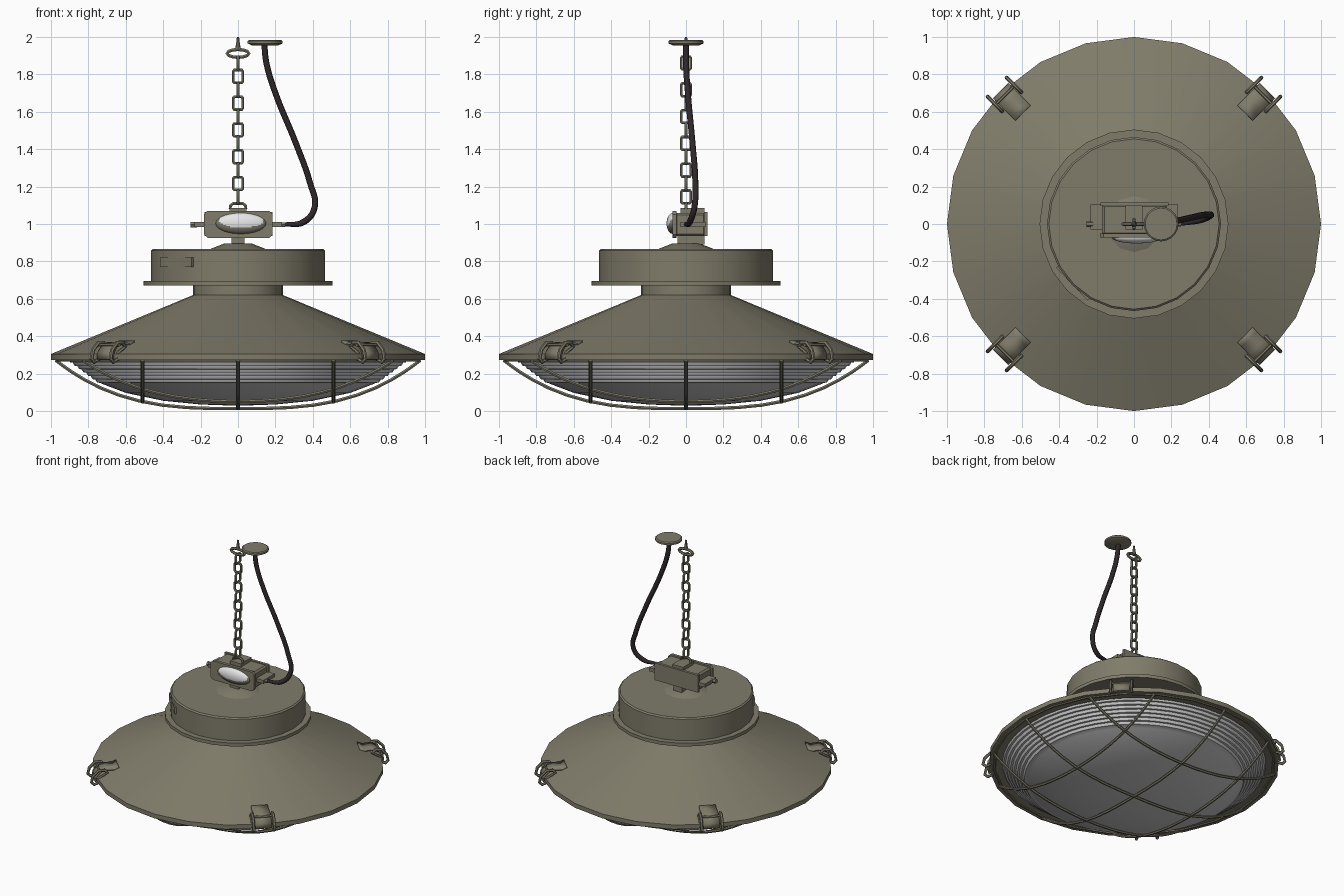
import bpy, bmesh, math
from mathutils import Vector, Matrix

if "Cube" in bpy.data.objects:
    bpy.data.objects.remove(bpy.data.objects["Cube"])

def mat(name, c):
    m = bpy.data.materials.new(name)
    m.diffuse_color = (*c, 1)
    m.use_nodes = True
    m.node_tree.nodes["Principled BSDF"].inputs["Base Color"].default_value = m.diffuse_color
    return m

OLIVE = mat("olive_paint", (0.215, 0.202, 0.145))
GLASS = mat("grey_glass", (0.6, 0.6, 0.61))
CABLE = mat("black_cable", (0.028, 0.02, 0.022))
WHITE = mat("pale_lens", (0.8, 0.8, 0.81))

def finish(ob, m, angle=30):
    ob.data.materials.clear()
    ob.data.materials.append(m)
    bpy.ops.object.select_all(action='DESELECT')
    ob.select_set(True)
    bpy.context.view_layer.objects.active = ob
    bpy.ops.object.shade_smooth_by_angle(angle=math.radians(angle))
    return ob

def from_bm(name, bm, m, angle=30):
    bmesh.ops.recalc_face_normals(bm, faces=bm.faces)
    me = bpy.data.meshes.new(name)
    bm.to_mesh(me)
    bm.free()
    ob = bpy.data.objects.new(name, me)
    bpy.context.collection.objects.link(ob)
    return finish(ob, m, angle)

def lathe(name, prof, m, n=24, at=(0, 0, 0), angle=30):
    """Spin an (r, z) profile about z."""
    bm = bmesh.new()
    vs = [bm.verts.new((r, 0, z)) for r, z in prof]
    es = [bm.edges.new(p) for p in zip(vs, vs[1:])]
    bmesh.ops.spin(bm, geom=vs + es, cent=(0, 0, 0), axis=(0, 0, 1),
                   angle=math.tau, steps=n, use_duplicate=False)
    bmesh.ops.remove_doubles(bm, verts=bm.verts, dist=1e-5)
    bmesh.ops.translate(bm, verts=bm.verts, vec=at)
    return from_bm(name, bm, m, angle)

def box(name, lo, hi, m=OLIVE, bevel=0.0, mx=None):
    bm = bmesh.new()
    lo, hi = Vector(lo), Vector(hi)
    bmesh.ops.create_cube(bm, size=1, matrix=Matrix.Translation((lo + hi) / 2) @ Matrix.Diagonal((*(hi - lo), 1)))
    if bevel:
        bmesh.ops.bevel(bm, geom=bm.edges[:], offset=bevel, segments=1, affect='EDGES')
    if mx:
        bmesh.ops.transform(bm, matrix=mx, verts=bm.verts)
    return from_bm(name, bm, m)

def wire(name, pts, r, m=OLIVE, closed=False, smooth=False, res=1):
    """Round wire along a path, turned into a mesh."""
    cu = bpy.data.curves.new(name, 'CURVE')
    cu.dimensions = '3D'
    cu.bevel_depth, cu.bevel_resolution, cu.use_fill_caps = r, res, True
    if smooth:
        sp = cu.splines.new('BEZIER')
        sp.bezier_points.add(len(pts) - 1)
        for b, p in zip(sp.bezier_points, pts):
            b.co = p
            b.handle_left_type = b.handle_right_type = 'AUTO'
        sp.bezier_points[0].radius = 0.6
        sp.resolution_u = 6
    else:
        sp = cu.splines.new('POLY')
        sp.points.add(len(pts) - 1)
        for b, p in zip(sp.points, pts):
            b.co = (*p, 1)
    sp.use_cyclic_u = closed
    ob = bpy.data.objects.new(name, cu)
    bpy.context.collection.objects.link(ob)
    bpy.ops.object.select_all(action='DESELECT')
    ob.select_set(True)
    bpy.context.view_layer.objects.active = ob
    bpy.ops.object.convert(target='MESH')
    return finish(bpy.context.view_layer.objects.active, m, 50)

# Shade with rim, open underneath
lathe("shade", [(0.88, 0.285), (0.92, 0.272), (1.0, 0.272), (1.0, 0.305),
                (0.24, 0.62), (0.24, 0.67)], OLIVE)
# Flanged drum and its low conical cap
lathe("drum", [(0.24, 0.67), (0.505, 0.67), (0.505, 0.695), (0.465, 0.695),
               (0.465, 0.857), (0.455, 0.866), (0.0, 0.866)], OLIVE)
lathe("drum_cap", [(0.155, 0.864), (0.075, 0.895), (0.0, 0.895)], OLIVE, 12)

# Name plate whose ends stand just proud of the drum
rot = Matrix.Rotation(math.radians(-46), 4, 'Z')
box("drum_plate", (-0.122, -0.462, 0.77), (0.122, -0.44, 0.82), mx=rot)

# Ribbed diffuser bowl, sitting inside the guard
ribs = []
for i in range(7):
    z, r = 0.272 - 0.018 * i, 0.905 - 0.024 * i
    ribs += [(r, z), (r - 0.008, z - 0.012), (r - 0.022, z - 0.013)]
lathe("diffuser", ribs + [(0.72, 0.143), (0.6, 0.097), (0.4, 0.055), (0.2, 0.035), (0, 0.028)], GLASS, 48, angle=25)

# Wire guard: three bowed wires each way
def cage_z(r):
    return 0.013 + 0.259 * (r / 0.975) ** 3

for k in (-0.51, 0, 0.51):
    half = math.sqrt(0.975 ** 2 - k * k)
    run = [half * math.sin(math.pi / 2 * (i / 11 - 1)) for i in range(23)]
    wire("guard_wire_x", [(t, k, cage_z(math.hypot(t, k))) for t in run], 0.01)
    wire("guard_wire_y", [(k, t, cage_z(math.hypot(t, k))) for t in run], 0.01)
wire("guard_rim", [(0.965 * math.cos(math.tau * i / 24), 0.965 * math.sin(math.tau * i / 24), 0.275)
                   for i in range(24)], 0.011, closed=True)

# Four spring clips on the diagonals
for q in range(4):
    mx = Matrix.Rotation(math.radians(45 + 90 * q), 4, 'Z')
    bm = bmesh.new()
    prof = [(0.84, 0.372), (0.87, 0.358), (0.93, 0.362), (0.975, 0.345), (1.0, 0.31), (1.003, 0.275)]
    rows = [[bm.verts.new(mx @ Vector((r, s, z))) for r, z in prof] for s in (-0.058, 0.058)]
    for i in range(len(prof) - 1):
        bm.faces.new((rows[0][i], rows[0][i + 1], rows[1][i + 1], rows[1][i]))
    clip = from_bm("clip_plate", bm, OLIVE, 40)
    so = clip.modifiers.new("thickness", 'SOLIDIFY')
    so.thickness, so.offset = 0.012, 0
    for s in (-0.072, 0.072):
        loop = [(0.925, 0.345), (0.945, 0.365), (0.985, 0.365), (1.025, 0.325), (1.035, 0.28),
                (1.015, 0.262), (0.985, 0.275), (0.975, 0.315)]
        wire("clip_loop", [mx @ Vector((r, s, z)) for r, z in loop], 0.011, closed=True)
    wire("clip_pin", [mx @ Vector((0.975, s, 0.352)) for s in (-0.078, 0.078)], 0.009)

# Junction box with front cover, stem and side tabs
box("box_stem", (-0.035, -0.045, 0.89), (0.035, 0.1, 0.935))
box("junction_box", (-0.17, -0.06, 0.935), (0.175, 0.105, 1.06), bevel=0.012)
bm = bmesh.new()
cx, hx, hz, c = 0.002, 0.183, 0.072, 0.018
out = [(-hx, -hz + c), (-hx + c, -hz), (hx - c, -hz), (hx, -hz + c),
       (hx, hz - c), (hx - c, hz), (-hx + c, hz), (-hx, hz - c)]
f = bm.faces.new([bm.verts.new((cx + x, -0.072, 0.998 + z)) for x, z in out])
ext = bmesh.ops.extrude_face_region(bm, geom=[f])
bmesh.ops.translate(bm, verts=[v for v in ext["geom"] if isinstance(v, bmesh.types.BMVert)], vec=(0, 0.022, 0))
from_bm("box_cover", bm, OLIVE)
box("box_back", (-0.18, 0.095, 0.935), (0.185, 0.115, 1.065))
box("side_tab_left", (-0.232, -0.03, 0.984), (-0.165, 0.105, 1.01))
box("side_tab_right", (0.165, -0.03, 0.984), (0.235, 0.105, 1.01))
wire("left_gland", [(-0.255, 0, 0.997), (-0.22, 0, 0.997)], 0.017)
wire("right_gland", [(0.22, 0, 0.997), (0.25, 0, 0.997)], 0.014)

# Domed front with a pale lens patch
bm = bmesh.new()
bmesh.ops.create_uvsphere(bm, u_segments=40, v_segments=24, radius=1,
                          matrix=Matrix.Translation((0.015, -0.07, 1.003)) @ Matrix.Diagonal((0.135, 0.034, 0.056, 1)))
dome = from_bm("box_dome", bm, OLIVE, 60)
dome.data.materials.append(WHITE)
for p in dome.data.polygons:
    x, y, z = p.center
    if y < -0.07 and ((x - 0.018) / 0.12) ** 2 + ((z - 1.02) / 0.039) ** 2 < 1:
        p.material_index = 1

# Hanger on the box top
box("hanger_base", (-0.045, -0.03, 1.06), (0.045, 0.1, 1.085))
wire("hanger_loop", [(-0.042, 0, 1.08), (-0.04, 0, 1.098), (-0.025, 0, 1.11),
                     (0.025, 0, 1.11), (0.04, 0, 1.098), (0.042, 0, 1.08)], 0.009)

# Chain of alternating links
link = [(-0.026, -0.026), (-0.02, -0.034), (0.02, -0.034), (0.026, -0.026),
        (0.026, 0.026), (0.02, 0.034), (-0.02, 0.034), (-0.026, 0.026)]
for i in range(11):
    z0 = 1.145 + 0.0716 * i
    wire("chain_link", [(a, 0, z0 + b) if i % 2 else (0, a, z0 + b) for a, b in link], 0.009, closed=True)

# Ceiling ring and spike
wire("ceiling_ring", [(0.058 * math.cos(math.tau * i / 12), 0, 1.912 + 0.021 * math.sin(math.tau * i / 12))
                      for i in range(12)], 0.010, closed=True)
lathe("ceiling_spike", [(0, 1.925), (0.016, 1.93), (0.010, 1.965), (0.006, 2.0), (0, 2.0)], OLIVE, 8)

# Ceiling rose and power cable
lathe("ceiling_rose", [(0, 1.955), (0.07, 1.955), (0.093, 1.965), (0.093, 1.978), (0.085, 1.984), (0, 1.984)],
      OLIVE, 20, at=(0.145, 0, 0))
wire("power_cable", [(0.24, 0, 0.997), (0.35, 0.02, 1.01), (0.41, 0.045, 1.09), (0.385, 0.05, 1.22),
                     (0.31, 0.035, 1.43), (0.20, 0.01, 1.7), (0.152, 0, 1.86), (0.14, 0, 1.965)],
     0.017, CABLE, smooth=True, res=2)
